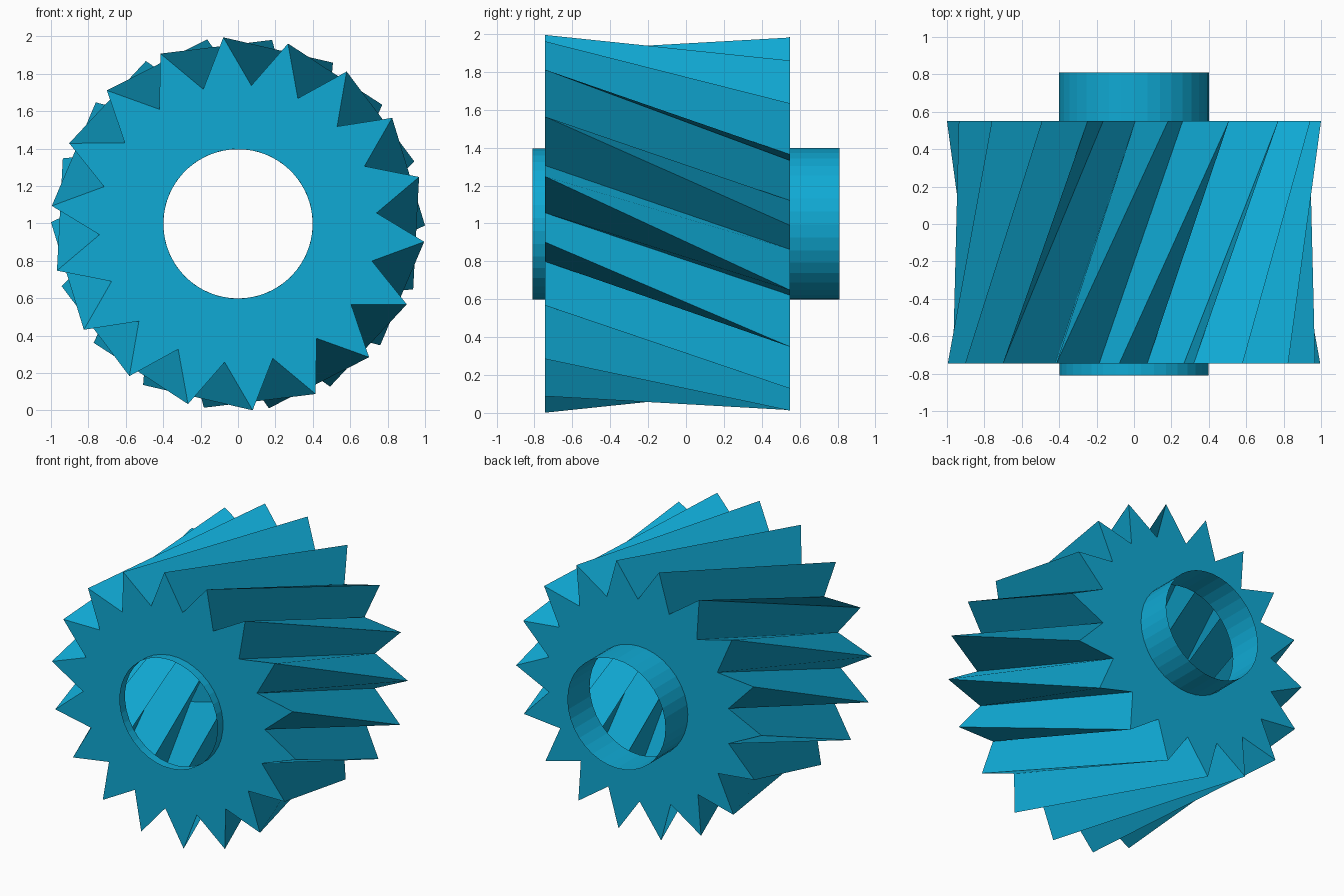
import bpy, bmesh
from math import sin, cos, radians

if "Cube" in bpy.data.objects:
    bpy.data.objects.remove(bpy.data.objects["Cube"])

TEETH = 18
N = TEETH * 2              # outline points: tip, root, tip, ...
TIP_R, ROOT_R, HUB_R = 1.0, 0.743, 0.4
CENTRE_Z = 0.998
FRONT_Y, BACK_Y, HUB_END = -0.745, 0.55, 0.81
START, TWIST = 94.5, -35   # first tip angle at the front, twist to the back

blue = bpy.data.materials.new("gear_blue")
blue.diffuse_color = (0.005, 0.40, 0.66, 1)
blue.use_nodes = True
blue.node_tree.nodes["Principled BSDF"].inputs["Base Color"].default_value = blue.diffuse_color


def ring(bm, y, start, radii):
    """Ring of N vertices around the y axis, cycling through the radii."""
    out = []
    for i in range(N):
        a = radians(start + i * 360 / N)
        r = radii[i % len(radii)]
        out.append(bm.verts.new((r * cos(a), y, CENTRE_Z + r * sin(a))))
    return out


def bridge(bm, a, b):
    for i in range(N):
        j = (i + 1) % N
        bm.faces.new((a[i], a[j], b[j], b[i]))


def finish(bm, name):
    mesh = bpy.data.meshes.new(name)
    bm.to_mesh(mesh)
    bm.free()
    mesh.materials.append(blue)
    bpy.context.collection.objects.link(bpy.data.objects.new(name, mesh))


# Hollow helical gear: front hub sleeve, end plate, twisted teeth, end plate, back hub sleeve
bm = bmesh.new()
back = START + TWIST
rings = [
    ring(bm, -HUB_END, START, [HUB_R]),
    ring(bm, FRONT_Y, START, [HUB_R]),
    ring(bm, FRONT_Y, START, [TIP_R, ROOT_R]),
    ring(bm, BACK_Y, back, [TIP_R, ROOT_R]),
    ring(bm, BACK_Y, back, [HUB_R]),
    ring(bm, HUB_END, back, [HUB_R]),
]
for a, b in zip(rings, rings[1:]):
    bridge(bm, a, b)
# Winding runs around the axis the same way for every band; face it outward
bm.normal_update()
sleeve = bm.faces[:] [0]
c = sleeve.calc_center_median()
if sleeve.normal.x * c.x + sleeve.normal.z * (c.z - CENTRE_Z) < 0:
    bmesh.ops.reverse_faces(bm, faces=bm.faces[:])
finish(bm, "helical_gear")
